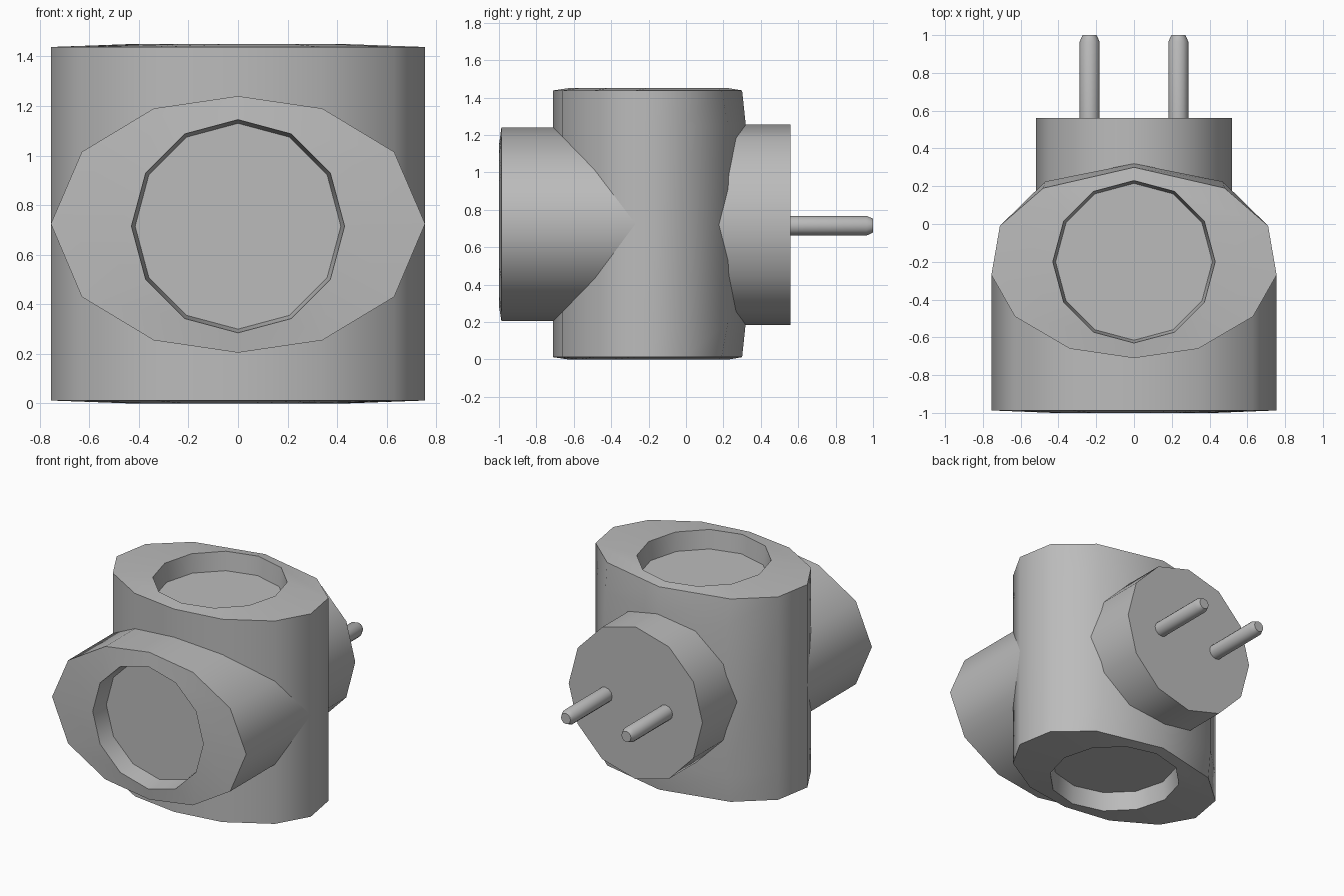
import bpy
import bmesh
import math

if "Cube" in bpy.data.objects:
    bpy.data.objects.remove(bpy.data.objects["Cube"], do_unlink=True)

grey = bpy.data.materials.new("plain grey")
grey.use_nodes = True
colour = (0.5, 0.5, 0.5, 1)
grey.diffuse_color = colour
grey.node_tree.nodes["Principled BSDF"].inputs["Base Color"].default_value = colour

MID_Z = 0.725
BODY_Y = -0.2
HOLE_R = 0.43
FLOOR_R = 0.415
DEPTH = 0.13


def ellipse(rx, ry, cx=0, cy=0, sides=12):
    """Outline starting at the low side, running towards +x."""
    turn = [2 * math.pi * i / sides for i in range(sides)]
    return [(cx + rx * math.sin(a), cy - ry * math.cos(a)) for a in turn]


def mirrored(half):
    """Complete a half outline whose end points lie on the centre line."""
    return half + [(-x, y) for x, y in reversed(half[1:-1])]


def loft(name, rings, place):
    """Skin a list of (outline, level) rings and close both ends."""
    bm = bmesh.new()
    loops = [[bm.verts.new(place(u, v, w)) for u, v in outline]
             for outline, w in rings]
    for a, b in zip(loops, loops[1:]):
        for i in range(len(a)):
            j = (i + 1) % len(a)
            bm.faces.new((a[i], a[j], b[j], b[i]))
    bm.faces.new(loops[0])
    bm.faces.new(loops[-1])
    bmesh.ops.recalc_face_normals(bm, faces=bm.faces)
    mesh = bpy.data.meshes.new(name)
    bm.to_mesh(mesh)
    bm.free()
    mesh.materials.append(grey)
    ob = bpy.data.objects.new(name, mesh)
    bpy.context.collection.objects.link(ob)
    bpy.ops.object.select_all(action="DESELECT")
    ob.select_set(True)
    bpy.context.view_layer.objects.active = ob
    bpy.ops.object.shade_smooth_by_angle(angle=math.radians(50))
    return ob


def upright(u, v, w):
    return (u, v, w)


def facing_y(u, v, w):
    return (u, w, v)


# Upright body with a round socket in each end and a slightly swollen back
front_half = [(0, -0.71), (0.34, -0.66), (0.63, -0.49), (0.755, -0.27), (0.71, -0.01)]
end = mirrored(front_half + [(0.48, 0.19), (0, 0.30)])
middle = mirrored(front_half + [(0.47, 0.225), (0, 0.32)])
hole = ellipse(HOLE_R, HOLE_R, 0, BODY_Y)
floor = ellipse(FLOOR_R, FLOOR_R, 0, BODY_Y)
lower = [(floor, DEPTH), (hole, 0), (end, 0.012), (middle, 0.2)]
upper = [(outline, 2 * MID_Z - z) for outline, z in reversed(lower)]
loft("upright_body", lower + upper, upright)

# Front arm with its socket
arm = mirrored([(0, 0.205), (0.34, 0.255), (0.63, 0.43), (0.755, MID_Z),
                (0.63, 1.015), (0.34, 1.19), (0, 1.24)])
loft("front_arm", [
    (arm, -0.27), (arm, -0.987),
    (ellipse(HOLE_R, HOLE_R, 0, MID_Z - 0.01), -1),
    (ellipse(FLOOR_R, FLOOR_R, 0, MID_Z - 0.01), DEPTH - 1),
], facing_y)

# Rear plug and its two pins
plug = ellipse(0.52, 0.535, 0, MID_Z - 0.005)
loft("rear_plug", [(plug, 0), (plug, 0.56)], facing_y)
for side, x in (("left", 0.235), ("right", -0.235)):
    shaft = ellipse(0.053, 0.053, x, MID_Z - 0.01)
    tip = ellipse(0.037, 0.037, x, MID_Z - 0.01)
    loft(side + "_pin", [(shaft, 0.5), (shaft, 0.965), (tip, 1)], facing_y)
